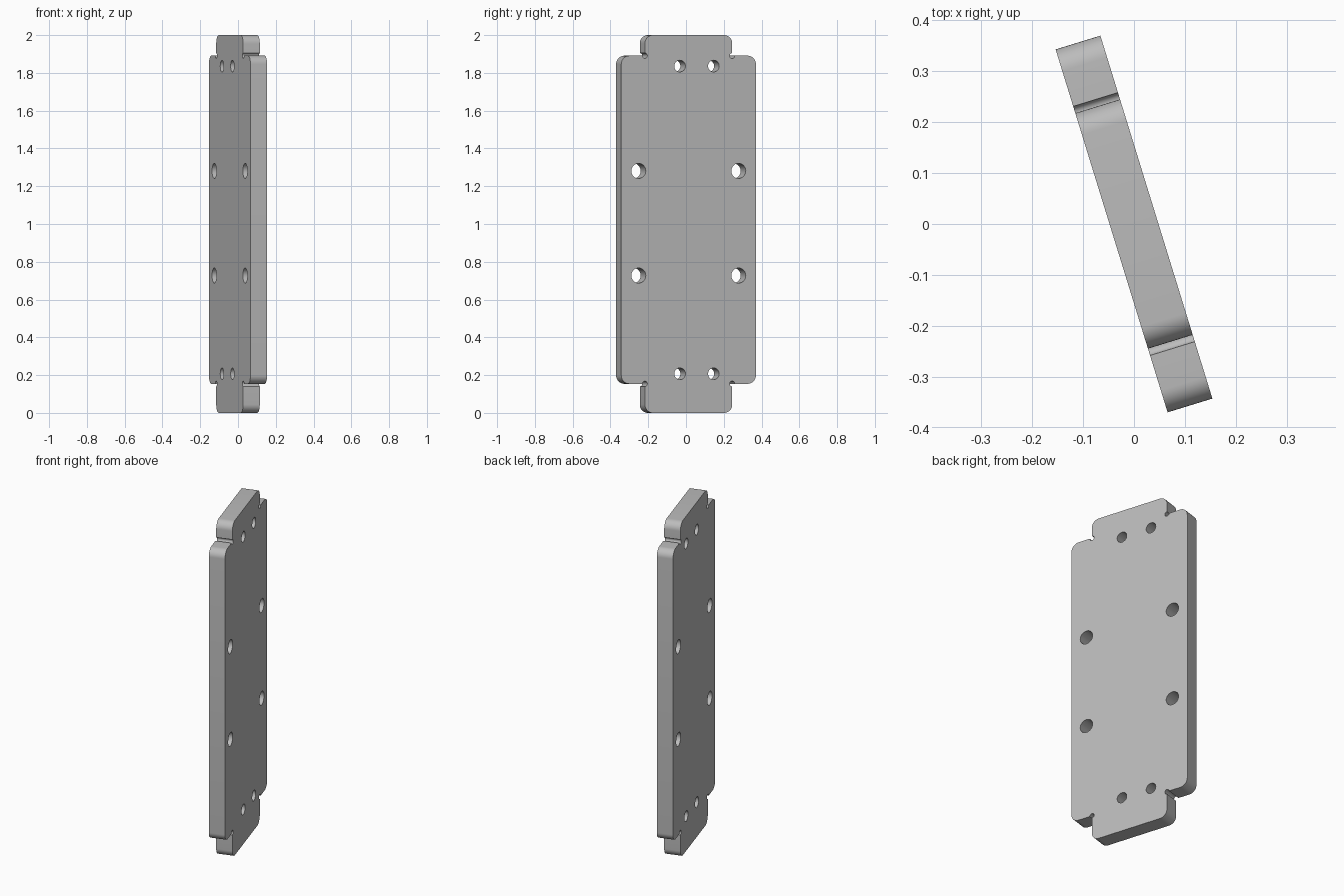
import bpy, bmesh, math
from mathutils import Matrix, Vector

cube = bpy.data.objects.get("Cube")
if cube:
    bpy.data.objects.remove(cube, do_unlink=True)

THICK = 0.092
HALF_W, TAB_W = 0.373, 0.242      # half widths of body and end tabs
LOW, HIGH, TOP = 0.154, 1.891, 2.0
ROUND, RELIEF = 0.045, 0.014

grey = bpy.data.materials.new("plate_grey")
grey.use_nodes = True
grey.diffuse_color = (0.5, 0.5, 0.5, 1)
grey.node_tree.nodes["Principled BSDF"].inputs["Base Color"].default_value = (0.5, 0.5, 0.5, 1)


def arc(y, z, r, start, end, steps):
    angles = [math.radians(start + (end - start) * i / steps) for i in range(steps + 1)]
    return [(y + r * math.cos(a), z + r * math.sin(a)) for a in angles]


def end_half(shoulder, tip):
    """One quarter of the outline: body corner, relief notch, tab corner."""
    s = 1 if tip > shoulder else -1
    pts = arc(HALF_W - ROUND, shoulder - s * ROUND, ROUND, 0, s * 90, 10)
    pts += arc(TAB_W, shoulder, RELIEF, 0, -s * 270, 14)
    pts += arc(TAB_W - ROUND, tip - s * ROUND, ROUND, 0, s * 90, 10)
    return pts


def prism(bm, pts, depth):
    verts = [bm.verts.new((-depth / 2, y, z)) for y, z in pts]
    face = bm.faces.new(verts)
    ext = bmesh.ops.extrude_face_region(bm, geom=[face])
    moved = [v for v in ext["geom"] if isinstance(v, bmesh.types.BMVert)]
    bmesh.ops.translate(bm, verts=moved, vec=Vector((depth, 0, 0)))


def make_object(name, bm):
    bmesh.ops.recalc_face_normals(bm, faces=bm.faces)
    mesh = bpy.data.meshes.new(name)
    bm.to_mesh(mesh)
    bm.free()
    mesh.materials.append(grey)
    obj = bpy.data.objects.new(name, mesh)
    bpy.context.collection.objects.link(obj)
    return obj


# Plate outline: right side from bottom to top, then its mirror
right_side = end_half(LOW, 0)[::-1] + end_half(HIGH, TOP)
outline = right_side + [(-y, z) for y, z in reversed(right_side)]
bm = bmesh.new()
prism(bm, outline, THICK)
plate = make_object("mounting_plate", bm)

# Bolt holes: small pairs at the ends, larger ones along the sides
bm = bmesh.new()
for ys, zs, r in (((-0.048, 0.139), (0.207, 1.836), 0.031),
                  ((-0.277, 0.277), (0.727, 1.281), 0.04)):
    for y in ys:
        for z in zs:
            prism(bm, arc(y, z, r, 0, 360, 32)[:-1], THICK * 2)
cutter = make_object("hole_cutter", bm)
cutter.hide_render = True

bpy.ops.object.select_all(action='DESELECT')
bpy.context.view_layer.objects.active = plate
plate.select_set(True)
cut = plate.modifiers.new("holes", 'BOOLEAN')
cut.operation, cut.solver, cut.object = 'DIFFERENCE', 'EXACT', cutter
bpy.ops.object.modifier_apply(modifier=cut.name)
bpy.data.objects.remove(cutter, do_unlink=True)

# Turn the plate about the vertical axis
plate.data.transform(Matrix.Rotation(math.radians(17.15), 4, 'Z'))
bpy.ops.object.shade_smooth_by_angle(angle=math.radians(30))
